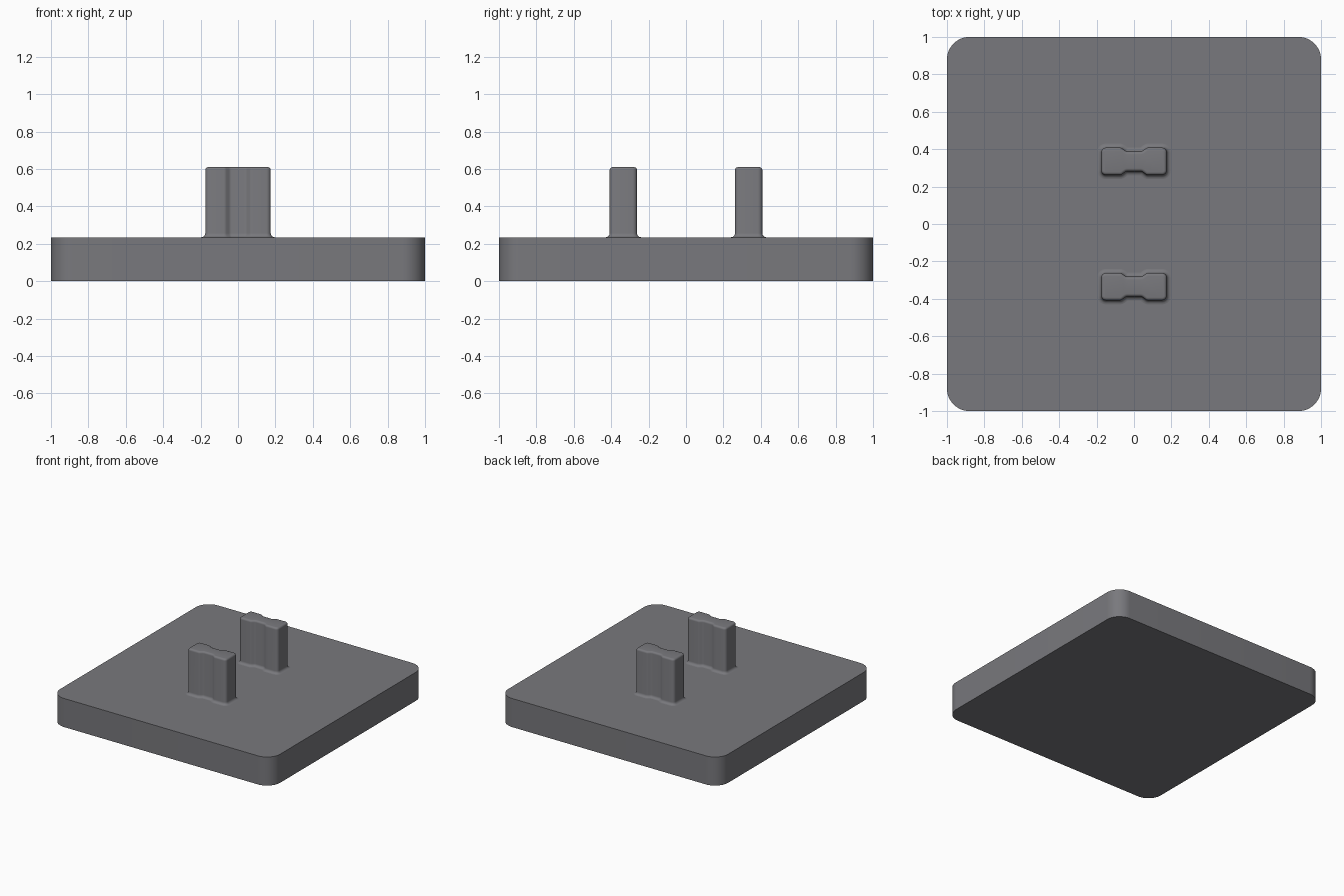
import bpy, bmesh
from math import sin, cos, pi, radians
from mathutils import Vector

cube = bpy.data.objects.get("Cube")
if cube:
    bpy.data.objects.remove(cube, do_unlink=True)

grey = bpy.data.materials.new("slate grey")
grey.use_nodes = True
colour = (0.19, 0.19, 0.205, 1)
grey.diffuse_color = colour
grey.node_tree.nodes["Principled BSDF"].inputs["Base Color"].default_value = colour


def rounded(corners, radius, steps):
    """Points and outward normals of a counterclockwise outline with arc corners."""
    out = []
    pts = [Vector(c) for c in corners]
    for i, p in enumerate(pts):
        a = (p - pts[i - 1]).normalized()
        b = (pts[(i + 1) % len(pts)] - p).normalized()
        n1, n2 = Vector((a.y, -a.x)), Vector((b.y, -b.x))
        r = radius if a.cross(b) > 0 else -radius
        centre = p - r * (n1 + n2) / (1 + n1.dot(n2))
        turn = n1.angle_signed(n2)
        for s in range(steps + 1):
            t = -turn * s / steps
            n = Vector((n1.x * cos(t) - n1.y * sin(t), n1.x * sin(t) + n1.y * cos(t)))
            out.append((centre + r * n, n))
    return out


def loft(name, outline, levels, y=0):
    """Stack the outline at each (height, outward offset) level and cap the ends."""
    bm = bmesh.new()
    rings = []
    for z, d in levels:
        rings.append([bm.verts.new((*(p + d * n), z)) for p, n in outline])
    count = len(outline)
    for low, high in zip(rings, rings[1:]):
        for i in range(count):
            j = (i + 1) % count
            bm.faces.new((low[i], low[j], high[j], high[i]))
    bm.faces.new(rings[0][::-1])
    bm.faces.new(rings[-1])
    mesh = bpy.data.meshes.new(name)
    bm.to_mesh(mesh)
    bm.free()
    mesh.materials.append(grey)
    obj = bpy.data.objects.new(name, mesh)
    obj.location.y = y
    bpy.context.collection.objects.link(obj)
    bpy.ops.object.select_all(action='DESELECT')
    obj.select_set(True)
    bpy.context.view_layer.objects.active = obj
    bpy.ops.object.shade_smooth_by_angle(angle=radians(35))


# Base plate
top = 0.235
square = [(1, -1), (1, 1), (-1, 1), (-1, -1)]
loft("base_plate", rounded(square, 0.12, 12), [(0, 0), (top, 0)])

# Waisted pegs with a flared foot and a rounded crown
quarter = [(0.175, 0.073), (0.068, 0.073), (0.042, 0.053)]
half = quarter + [(-x, y) for x, y in reversed(quarter)]
dogbone = half + [(-x, -y) for x, y in half]
flare, crown, height = 0.022, 0.016, 0.61
arc = [k * pi / 10 for k in range(6)]
levels = [(top - 0.02, flare)]
levels += [(top + flare * (1 - cos(a)), flare * (1 - sin(a))) for a in arc]
levels += [(height - crown + crown * sin(a), crown * (cos(a) - 1)) for a in arc]
peg = rounded(dogbone, 0.024, 5)
for name, y in (("front_peg", -0.335), ("back_peg", 0.335)):
    loft(name, peg, levels, y)
